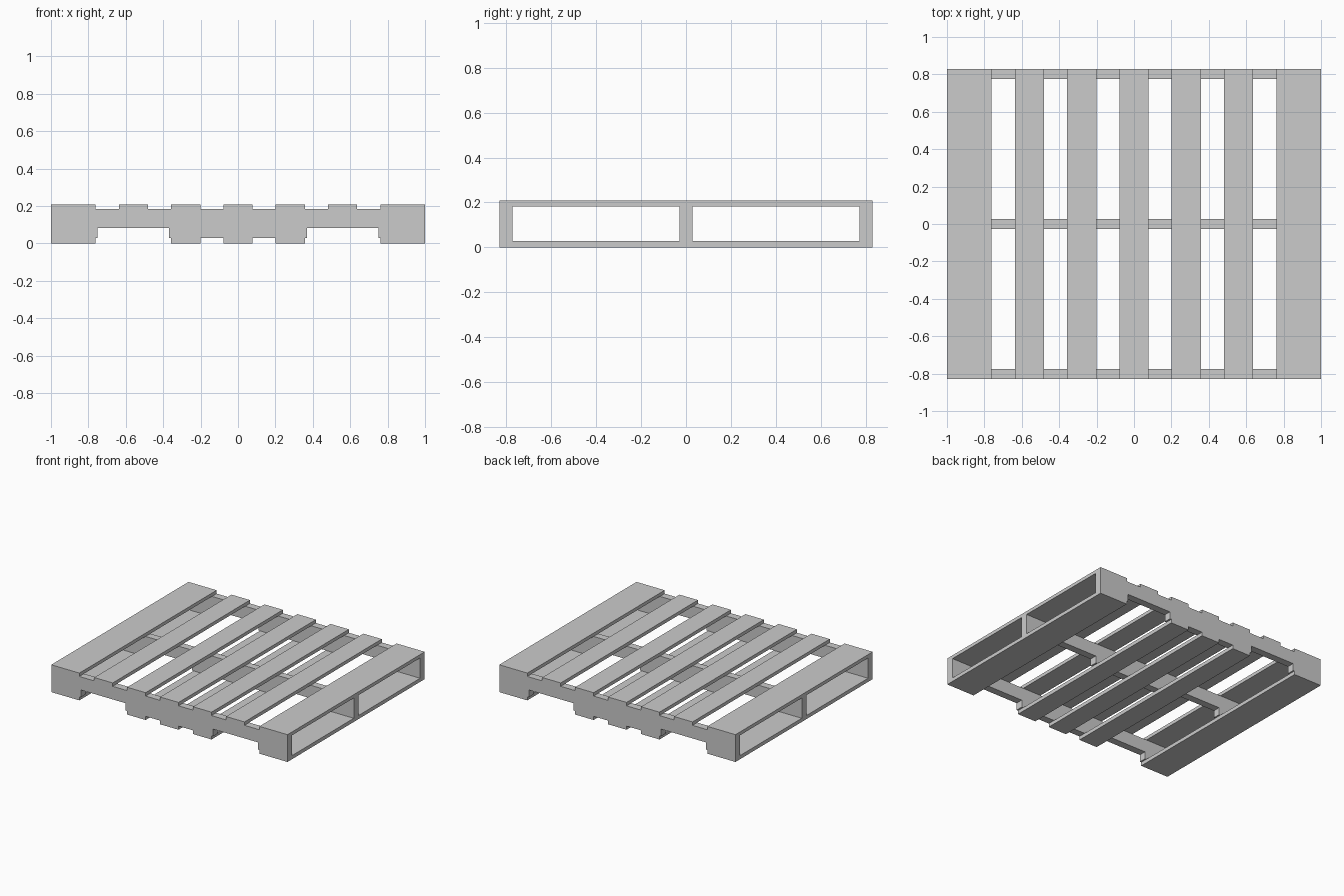
import bpy, bmesh

if "Cube" in bpy.data.objects:
    bpy.data.objects.remove(bpy.data.objects["Cube"])

HALF_Y = 0.83
TOP, DECK, BASE = 0.209, 0.183, 0.028   # deck top, stringer top, stringer bottom
NOTCH_Z, NOTCH_IN, NOTCH_OUT = 0.083, 0.37, 0.75
STRINGER_W = 0.056


def make_object(name, bm):
    bmesh.ops.recalc_face_normals(bm, faces=bm.faces)
    mesh = bpy.data.meshes.new(name)
    bm.to_mesh(mesh)
    bm.free()
    obj = bpy.data.objects.new(name, mesh)
    bpy.context.collection.objects.link(obj)
    return obj


def board(name, x, width, z0, z1):
    bm = bmesh.new()
    bmesh.ops.create_cube(bm, size=1)
    bmesh.ops.scale(bm, vec=(width, 2 * HALF_Y, z1 - z0), verts=bm.verts)
    bmesh.ops.translate(bm, vec=(x, 0, (z0 + z1) / 2), verts=bm.verts)
    return make_object(name, bm)


def stringer(name, y):
    # Notched side profile, mirrored about x = 0, extruded along y
    right = [(NOTCH_IN, BASE), (NOTCH_IN, NOTCH_Z), (NOTCH_OUT, NOTCH_Z),
             (NOTCH_OUT, BASE), (1, BASE), (1, DECK)]
    profile = right + [(-x, z) for x, z in reversed(right)]
    bm = bmesh.new()
    face = bm.faces.new([bm.verts.new((x, y - STRINGER_W / 2, z)) for x, z in profile])
    ext = bmesh.ops.extrude_face_region(bm, geom=[face], use_keep_orig=True)
    moved = [v for v in ext["geom"] if isinstance(v, bmesh.types.BMVert)]
    bmesh.ops.translate(bm, vec=(0, STRINGER_W, 0), verts=moved)
    return make_object(name, bm)


# Three notched stringers
edge_y = HALF_Y - STRINGER_W / 2
for name, y in (("front", -edge_y), ("middle", 0), ("back", edge_y)):
    stringer(name + "_stringer", y)

# Wide boards at both ends, top and bottom
for side, s in (("left", -1), ("right", 1)):
    board(side + "_top_end_board", s * 0.881, 0.238, DECK, TOP)
    board(side + "_bottom_end_board", s * 0.881, 0.238, 0, BASE)

# Narrow slats: five on the deck, the middle three repeated underneath
for i in range(-2, 3):
    board(f"top_slat_{i + 3}", i * 0.279, 0.156, DECK, TOP)
    if abs(i) < 2:
        board(f"bottom_slat_{i + 2}", i * 0.279, 0.156, 0, BASE)
